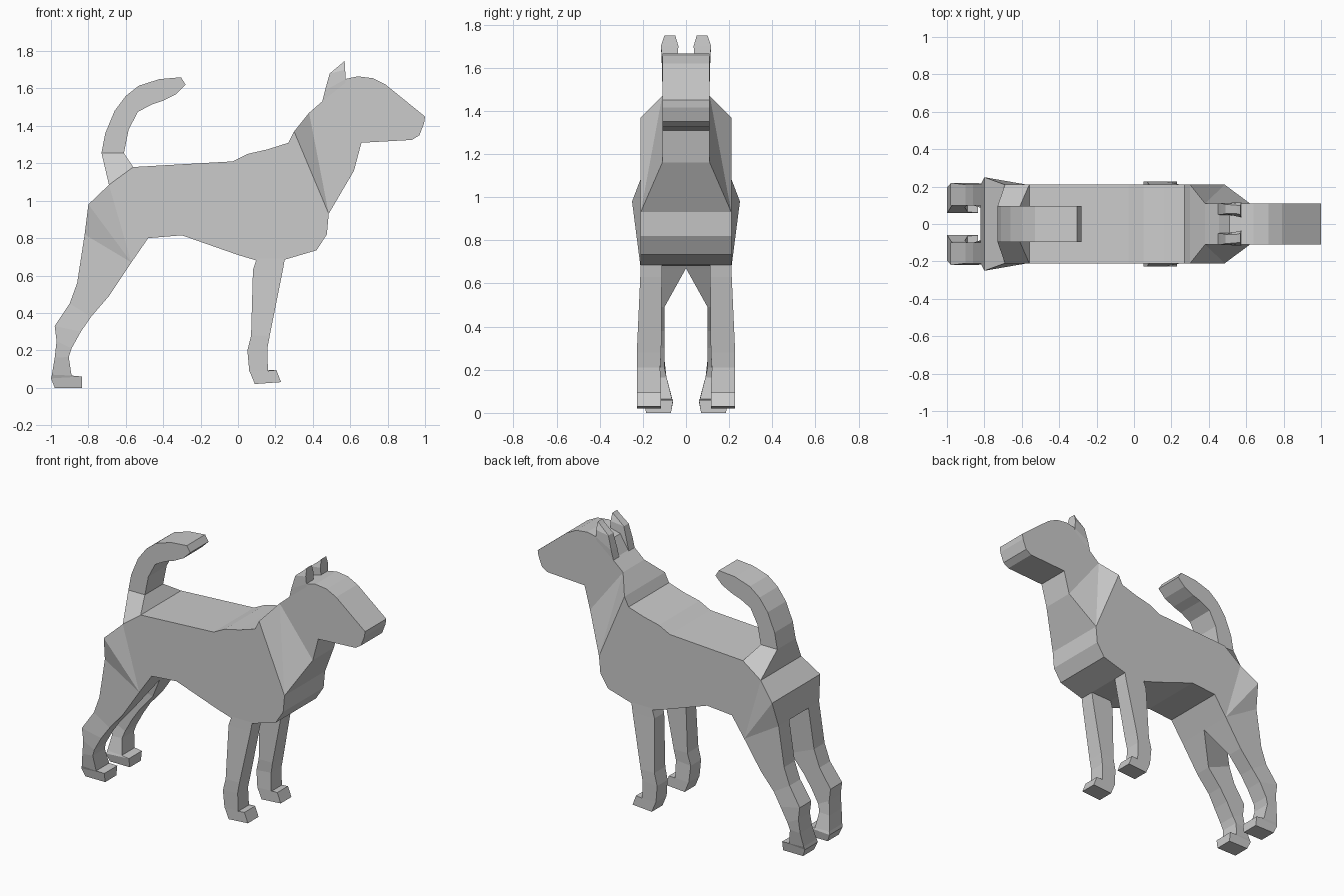
import bpy, bmesh

grey = bpy.data.materials.new("plain_grey")
grey.diffuse_color = (0.6, 0.6, 0.6, 1)


def finish(name, bm):
    bmesh.ops.recalc_face_normals(bm, faces=bm.faces)
    mesh = bpy.data.meshes.new(name)
    bm.to_mesh(mesh)
    bm.free()
    mesh.materials.append(grey)
    bpy.context.collection.objects.link(bpy.data.objects.new(name, mesh))


def loft(name, sections, side=1, cap_start=False):
    """Section: back x, z, front x, z, inner y, outer y, [front inner y, front outer y]."""
    bm = bmesh.new()
    rings = []
    for xb, zb, xf, zf, yi, yo, *front in sections:
        fi, fo = front if front else (yi, yo)
        rings.append([bm.verts.new((x, side * y, z)) for x, y, z in
                      ((xb, yi, zb), (xb, yo, zb), (xf, fo, zf), (xf, fi, zf))])
    for a, b in zip(rings, rings[1:]):
        for i in range(4):
            j = (i + 1) % 4
            bm.faces.new((a[i], a[j], b[j], b[i]))
    bm.faces.new(rings[-1])
    if cap_start:
        bm.faces.new(rings[0])
    finish(name, bm)


# Body, neck and head: side outline with half widths
W, N = 0.21, 0.11
outline = [
    (-.56, 1.18, W), (-.03, 1.21, W), (.05, 1.25, W), (.16, 1.275, W),   # back
    (.27, 1.31, W), (.30, 1.37, W),                                      # withers
    (.38, 1.47, N), (.455, 1.535, N), (.51, 1.63, N), (.57, 1.65, N),    # nape
    (.64, 1.665, N), (.72, 1.655, N), (.79, 1.62, N), (1.0, 1.45, N),    # forehead
    (.995, 1.415, N), (.97, 1.35, N), (.93, 1.325, N), (.66, 1.31, N),   # muzzle
    (.62, 1.16, N), (.485, .93, W), (.475, .82, W), (.42, .735, W),      # chest
    (.25, .685, W), (.10, .68, W), (0, .71, W), (-.30, .815, W),         # belly
    (-.48, .80, W), (-.57, .67, W), (-.82, .82, W),                      # groin
    (-.80, .98, .25), (-.69, 1.085, W)]                                  # rump
panels = [[*range(6), *range(19, 27)],            # flank
          [5, 6, 19], [6, 18, 19],                # shoulder
          [*range(6, 19)],                        # head
          [0, 26, 27], [0, 27, 30], [30, 27, 29], [29, 27, 28]]  # hip
bm = bmesh.new()
left = [bm.verts.new((x, w, z)) for x, z, w in outline]
right = [bm.verts.new((x, -w, z)) for x, z, w in outline]
count = len(outline)
for i in range(count - 1):      # the last gap is covered by the tail base
    bm.faces.new((left[i], left[i + 1], right[i + 1], right[i]))
for panel in panels:
    for row in (left, right):
        bm.faces.new([row[i] for i in panel])
finish("body", bm)

# Tail with a flared base
T = 0.095
loft("tail", [
    (-.69, 1.085, -.56, 1.18, -W, W),
    (-.73, 1.255, -.61, 1.255, -T, T),
    (-.71, 1.36, -.585, 1.38, -T, T),
    (-.66, 1.48, -.535, 1.475, -T, T),
    (-.60, 1.56, -.46, 1.515, -T, T),
    (-.53, 1.615, -.40, 1.535, -T, T),
    (-.42, 1.65, -.33, 1.57, -T, T),
    (-.305, 1.66, -.28, 1.62, -T, T)])

for label, side in (("left", 1), ("right", -1)):
    # Hind leg down to the paw
    loft(label + "_hind_leg", [
        (-.82, .82, -.57, .67, .10, .21, 0, .21),
        (-.86, .56, -.69, .49, .10, .21),
        (-.90, .45, -.785, .38, .10, .21),
        (-.98, .33, -.84, .30, .10, .22),
        (-.97, .25, -.89, .21, .10, .22),
        (-.98, .16, -.905, .165, .09, .215),
        (-.995, .07, -.89, .065, .065, .20),
        (-1.0, .05, -.835, .06, .06, .195),
        (-.98, 0, -.835, 0, .07, .185)], side)

    # Front leg down to the paw
    loft(label + "_front_leg", [
        (.10, .69, .25, .69, .11, .21),
        (.08, .63, .24, .63, .112, .212),
        (.07, .28, .17, .28, .115, .228),
        (.05, .20, .157, .21, .12, .228),
        (.06, .09, .16, .09, .115, .226),
        (.065, .08, .205, .095, .115, .226),
        (.09, .02, .23, .03, .115, .226)], side)

    # Pointed ear
    loft(label + "_ear", [
        (.45, 1.53, .575, 1.63, .05, .11, .04, .11),
        (.465, 1.59, .575, 1.65, .05, .111, .04, .112),
        (.49, 1.68, .573, 1.70, .055, .105, .035, .116),
        (.55, 1.73, .57, 1.75, .055, .10, .05, .10)], side, True)
